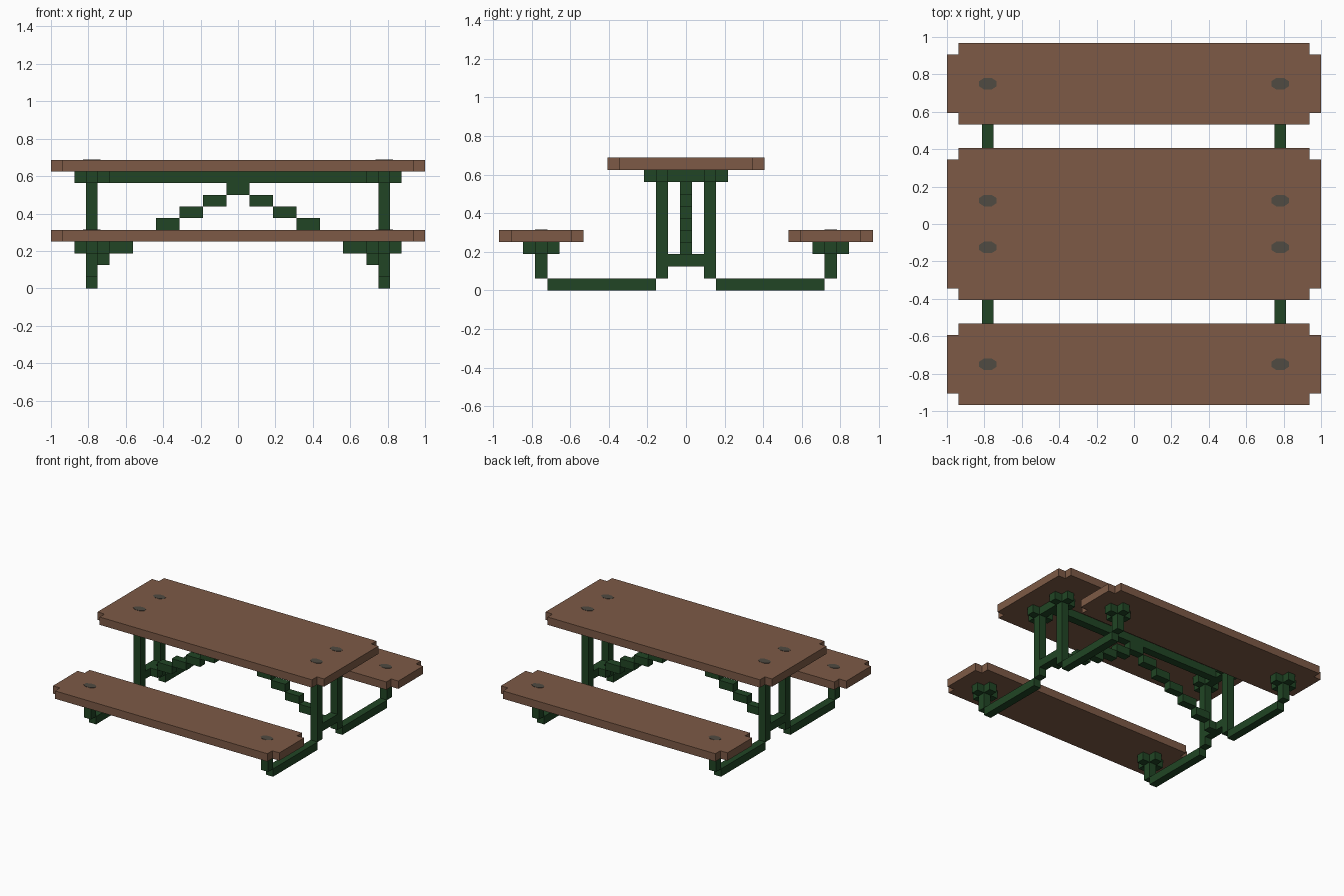
import bpy
import bmesh
from math import cos, sin, pi

cube = bpy.data.objects.get("Cube")
if cube:
    bpy.data.objects.remove(cube, do_unlink=True)

U = 1 / 16  # block size; all dimensions below are in blocks


def material(name, rgb):
    mat = bpy.data.materials.new(name)
    mat.use_nodes = True
    mat.diffuse_color = (*rgb, 1)
    mat.node_tree.nodes["Principled BSDF"].inputs["Base Color"].default_value = (*rgb, 1)
    return mat


WOOD = material("brown wood", (0.205, 0.102, 0.061))
GREEN = material("dark green paint", (0.015, 0.06, 0.018))
STEEL = material("grey bolt", (0.08, 0.069, 0.054))


def prism(name, outline, z0, z1, mat):
    """Extrude a flat outline from z0 to z1."""
    bm = bmesh.new()
    face = bm.faces.new([bm.verts.new((x * U, y * U, z0 * U)) for x, y in outline])
    top = bmesh.ops.extrude_face_region(bm, geom=[face])
    verts = [v for v in top["geom"] if isinstance(v, bmesh.types.BMVert)]
    bmesh.ops.translate(bm, verts=verts, vec=(0, 0, (z1 - z0) * U))
    bmesh.ops.recalc_face_normals(bm, faces=bm.faces)
    mesh = bpy.data.meshes.new(name)
    bm.to_mesh(mesh)
    bm.free()
    mesh.materials.append(mat)
    obj = bpy.data.objects.new(name, mesh)
    bpy.context.collection.objects.link(obj)
    return obj


def box(name, x0, x1, y0, y1, z0, z1, mat=GREEN):
    return prism(name, [(x0, y0), (x1, y0), (x1, y1), (x0, y1)], z0, z1, mat)


def notched(name, cx, cy, hx, hy, z, mat):
    """One-block slab with a square notch in each corner."""
    a, b = hx - 1, hy - 1
    pts = [(hx, -b), (hx, b), (a, b), (a, hy), (-a, hy), (-a, b),
           (-hx, b), (-hx, -b), (-a, -b), (-a, -hy), (a, -hy), (a, -b)]
    return prism(name, [(cx + x, cy + y) for x, y in pts], z, z + 1, mat)


def bolt(name, cx, cy, z):
    """Thin eight-sided bolt head, wider along x."""
    angles = [(i + 0.5) * pi / 4 for i in range(8)]
    ring = [(cx + 0.82 * cos(a), cy + 0.54 * sin(a)) for a in angles]
    prism(name, ring, z, z + 0.03, STEEL)


# Planks
notched("table_top", 0, 0, 16, 6.5, 10, WOOD)
for s, side in ((-1, "front"), (1, "back")):
    notched(side + "_seat", 0, s * 12, 16, 3.5, 4, WOOD)

# Frame at each end
for sx, end in ((-1, "right"), (1, "left")):
    x = sx * 12.5
    for sy, side in ((-1, "front"), (1, "back")):
        tag = f"{side}_{end}_"
        for part, y, base, top in (("table", sy * 2, 1, 9), ("seat", sy * 12, 1, 3)):
            box(tag + part + "_post", x - 0.5, x + 0.5, y - 0.5, y + 0.5, base, top)
            notched(tag + part + "_bracket", x, y, 1.5, 1.5, top, GREEN)
            bolt(tag + part + "_bolt", x, y, top + 2)
        near, far = sorted((sy * 2.5, sy * 11.5))
        box(tag + "foot_beam", x - 0.5, x + 0.5, near, far, 0, 1)
    box(end + "_cross_tie", x - 0.5, x + 0.5, -1.5, 1.5, 2, 3)

    # Stepped diagonal brace, rising from the tie to the middle
    for i in range(6):
        inner = 1 + 2 * i
        outer = min(inner + 2, 12)
        x0, x1 = sorted((sx * inner, sx * outer))
        box(f"{end}_brace_step", x0, x1, -0.5, 0.5, 7 - i, 8 - i)

# Middle of the brace and the long beam under the table
box("brace_peak", -1, 1, -0.5, 0.5, 8, 9)
box("long_beam", -13, 13, -0.5, 0.5, 9, 10)
